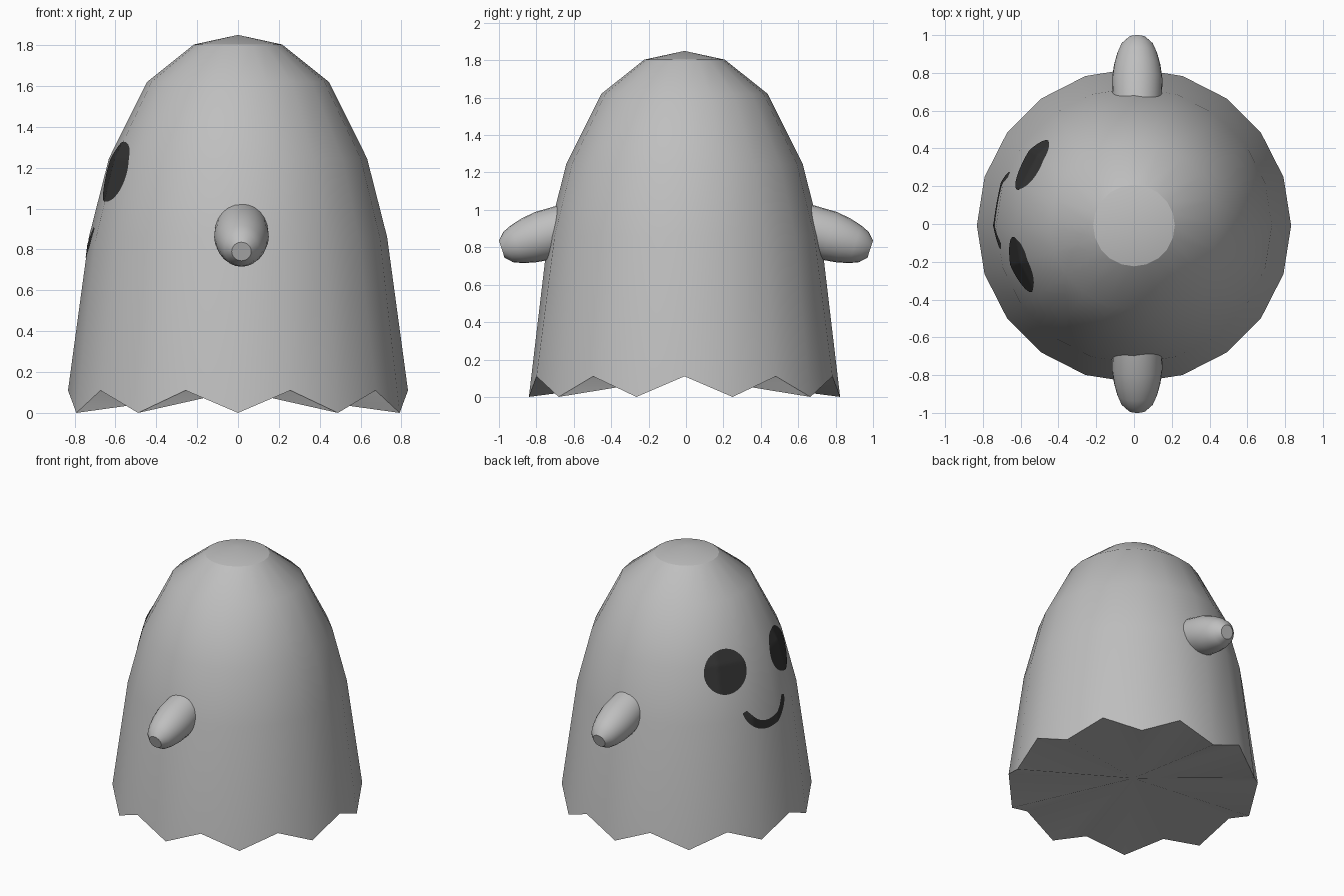
import bpy, bmesh, math
from mathutils import Vector, Matrix
from mathutils.bvhtree import BVHTree

if "Cube" in bpy.data.objects:
    bpy.data.objects.remove(bpy.data.objects["Cube"])


def material(name, v):
    m = bpy.data.materials.new(name)
    m.diffuse_color = (v, v, v, 1)
    m.use_nodes = True
    m.node_tree.nodes["Principled BSDF"].inputs["Base Color"].default_value = m.diffuse_color
    return m


CLOTH = material("grey cloth", 0.52)
INK = material("dark face", 0.035)


def finish(bm, name, mat):
    me = bpy.data.meshes.new(name)
    bm.to_mesh(me)
    me.materials.append(mat)
    ob = bpy.data.objects.new(name, me)
    bpy.context.collection.objects.link(ob)
    return ob


def lathe(rings, bottom, top, n):
    """Rings are functions k -> (radius, z); ends close in fans with sharp rims."""
    bm = bmesh.new()
    loops = []
    for ring in rings:
        loop = []
        for k in range(n):
            r, z = ring(k)
            a = 2 * math.pi * k / n
            loop.append(bm.verts.new((r * math.cos(a), r * math.sin(a), z)))
        loops.append(loop)
    low, high = bm.verts.new((0, 0, bottom)), bm.verts.new((0, 0, top))
    for k in range(n):
        j = (k + 1) % n
        for a, b in zip(loops, loops[1:]):
            bm.faces.new((a[k], a[j], b[j], b[k]))
        bm.faces.new((low, loops[0][j], loops[0][k]))
        bm.faces.new((high, loops[-1][k], loops[-1][j]))
    for f in bm.faces:
        f.smooth = True
    for loop in (loops[0], loops[-1]):
        for k in range(n):
            bm.edges.get((loop[k], loop[(k + 1) % n])).smooth = False
    return bm


# Draped body: 20 sides, zigzag hem, shallow cap
profile = [(0.73, 0.86), (0.632, 1.245), (0.445, 1.62), (0.216, 1.803)]
rings = [lambda k: (0.832, 0.0) if k % 2 else (0.832, 0.11)]
rings += [lambda k, p=p: p for p in profile]
bm = lathe(rings, 0.11, 1.85, 20)
bm.transform(Matrix.Translation((0, -0.008, 0)))
surface = BVHTree.FromBMesh(bm)
finish(bm, "body", CLOTH)

# Stubby arms, drooping outward on both sides
arm_profile = [(0.12, -0.5), (0.13, -0.35), (0.134, -0.23), (0.123, -0.15),
               (0.106, -0.085), (0.085, -0.036), (0.048, 0)]
droop = math.radians(18)
for side, name in ((-1, "front_arm"), (1, "back_arm")):
    bm = lathe([lambda k, p=p: p for p in arm_profile], -0.5, 0.0, 24)
    axis = Vector((0, side * math.cos(droop), -math.sin(droop)))
    bm.transform(Matrix.Translation((0.017, side * 0.985, 0.79))
                 @ axis.to_track_quat('Z', 'Y').to_matrix().to_4x4())
    finish(bm, name, CLOTH)


def decal(name, grid, closed, azimuth, z, radius, tilt):
    """Lay a grid of (across, up) points onto the body as a thin plate."""
    a, t = math.radians(azimuth), math.radians(tilt)
    n = Vector((math.cos(a) * math.cos(t), math.sin(a) * math.cos(t), math.sin(t)))
    right = Vector((-math.sin(a), math.cos(a), 0))
    up = n.cross(right)
    centre = Vector((radius * math.cos(a), radius * math.sin(a) - 0.008, z))
    bm = bmesh.new()
    rows = []
    for row in grid:
        verts = []
        for u, v in row:
            start = centre + right * u + up * v + n * 0.3
            hit = surface.ray_cast(start, -n)[0]
            verts.append(bm.verts.new(hit + n * 0.003))
        rows.append(verts)
    for p, q in zip(rows, rows[1:]):
        m = len(p)
        for k in range(m if closed else m - 1):
            j = (k + 1) % m
            bm.faces.new((p[k], q[k], q[j], p[j]))
    if closed:
        bm.faces.new(rows[0])
    bmesh.ops.recalc_face_normals(bm, faces=bm.faces)
    bm.normal_update()
    if sum((f.normal.dot(n) for f in bm.faces)) < 0:
        bmesh.ops.reverse_faces(bm, faces=bm.faces)
    for f in bm.faces:
        f.smooth = True
    finish(bm, name, INK)


# Round eyes, on the face turned towards -x
FACE = 174.2
disc = [[(0.154 * i / 12 * math.cos(2 * math.pi * k / 48),
          0.154 * i / 12 * math.sin(2 * math.pi * k / 48)) for k in range(48)]
        for i in range(1, 13)]
for side, z, name in ((-1, 1.195, "left_eye"), (1, 1.182, "right_eye")):
    decal(name, disc, True, FACE + side * 25, z, 0.645, 14.5)

# Smile: an arc band, a little thinner at its ends
smile = []
for i in range(49):
    s = i / 24 - 1
    a = math.radians(69 * s)
    half = 0.029 * math.sqrt(1 - 0.7 * s ** 6)
    smile.append([((0.205 + half * w) * math.sin(a), -(0.205 + half * w) * math.cos(a))
                  for w in (-1, -0.5, 0, 0.5, 1)])
decal("mouth", smile, False, FACE - 0.9, 0.98, 0.72, 0)
